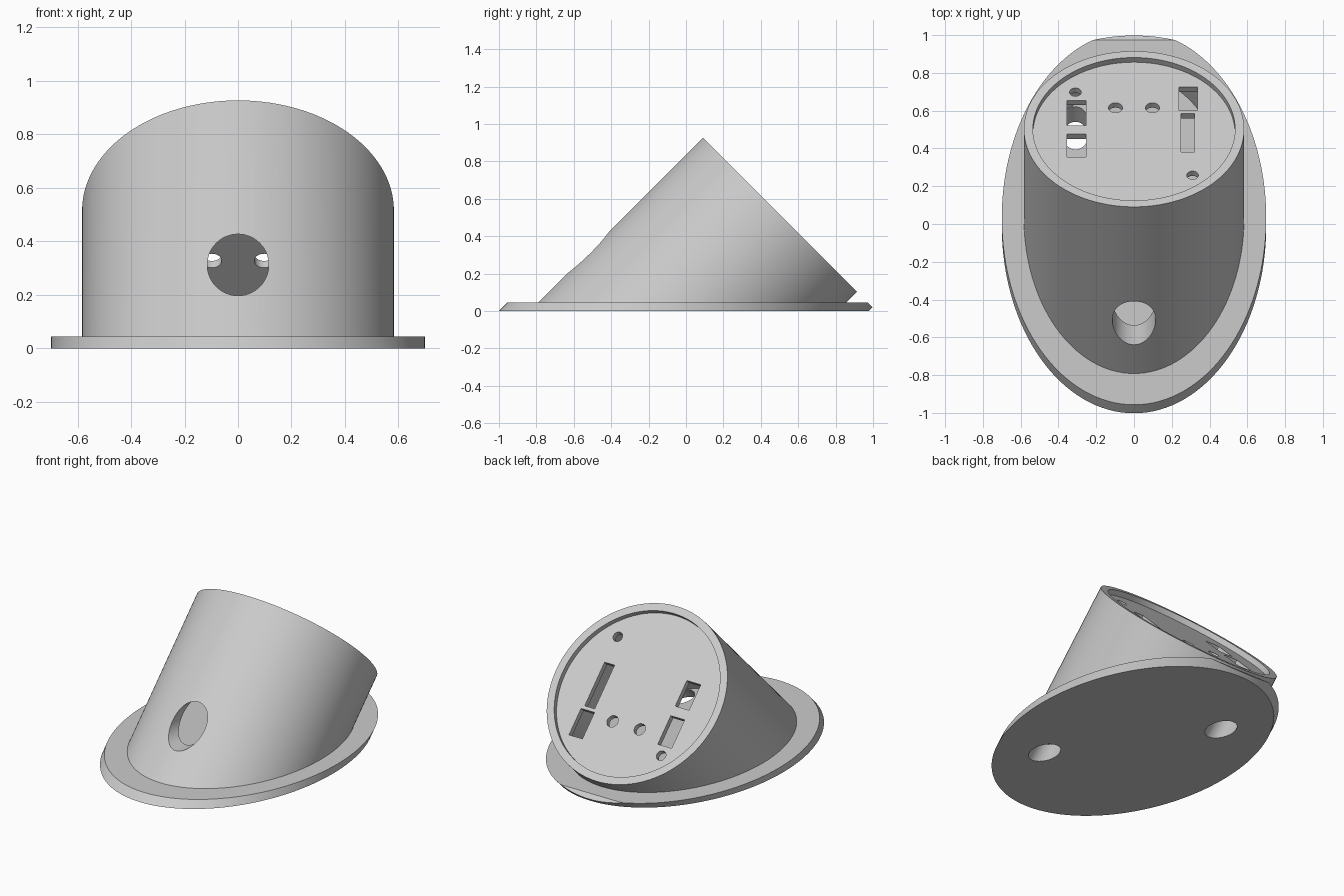
import bpy, bmesh, math
from mathutils import Matrix, Vector

cube = bpy.data.objects.get("Cube")
if cube:
    bpy.data.objects.remove(cube, do_unlink=True)

grey = bpy.data.materials.new("light_grey")
grey.use_nodes = True
grey.diffuse_color = (0.6, 0.6, 0.6, 1)
grey.node_tree.nodes["Principled BSDF"].inputs["Base Color"].default_value = (0.6, 0.6, 0.6, 1)

# Frame of the tilted face: local z points out of it, local y runs down its slope
FACE = Matrix.Translation((0, 0.503, 0.515)) @ Matrix.Rotation(math.radians(-45), 4, 'X')
# Frame of the cable hole: local z points along y
CABLE = Matrix.Translation((0, 0, 0.312)) @ Matrix.Rotation(math.radians(-90), 4, 'X')


def make(name, bm):
    mesh = bpy.data.meshes.new(name)
    bmesh.ops.recalc_face_normals(bm, faces=bm.faces[:])
    bm.to_mesh(mesh)
    bm.free()
    mesh.materials.append(grey)
    ob = bpy.data.objects.new(name, mesh)
    bpy.context.collection.objects.link(ob)
    return ob


def trim(bm, height, keep_above):
    """Slice horizontally and cap the cut."""
    sign = 1 if keep_above else -1
    geom = bm.verts[:] + bm.edges[:] + bm.faces[:]
    cut = bmesh.ops.bisect_plane(bm, geom=geom, plane_co=Vector((0, 0, height)),
                                 plane_no=Vector((0, 0, sign)), clear_inner=True)
    edges = [e for e in cut["geom_cut"] if isinstance(e, bmesh.types.BMEdge)]
    bmesh.ops.contextual_create(bm, geom=edges)


def rod(name, r, w0, w1, x=0, v=0, frame=FACE, above=None, below=None, sides=128):
    bm = bmesh.new()
    place = frame @ Matrix.Translation((x, v, (w0 + w1) / 2))
    bmesh.ops.create_cone(bm, cap_ends=True, segments=sides, radius1=r, radius2=r,
                          depth=w1 - w0, matrix=place)
    if above is not None:
        trim(bm, above, True)
    if below is not None:
        trim(bm, below, False)
    return make(name, bm)


def block(name, x0, x1, v0, v1, w0, w1):
    bm = bmesh.new()
    place = FACE @ Matrix.Translation(((x0 + x1) / 2, (v0 + v1) / 2, (w0 + w1) / 2))
    bmesh.ops.create_cube(bm, size=1, matrix=place @ Matrix.Diagonal((x1 - x0, v1 - v0, w1 - w0, 1)))
    return make(name, bm)


def combine(target, tool, operation):
    mod = target.modifiers.new(tool.name, 'BOOLEAN')
    mod.object, mod.operation, mod.solver = tool, operation, 'EXACT'
    bpy.context.view_layer.objects.active = target
    bpy.ops.object.modifier_apply(modifier=mod.name)
    bpy.data.objects.remove(tool, do_unlink=True)


# Slanted housing on its oval foot
stand = rod("slanted_stand", 0.583, -2, 0, above=0.02)
combine(stand, rod("oval_foot", 0.7, -2.2, 0, above=0, below=0.045), 'UNION')

# Hollow inside, shallow face recess and front cable hole
cutters = [
    rod("cavity", 0.51, -2, -0.071, above=0.08),
    rod("face_recess", 0.535, -0.035, 0.1),
    rod("cable_hole", 0.115, -1.2, -0.2, frame=CABLE, sides=64),
]

# Paired pin holes in the face plate
for side in (-1, 1):
    cutters.append(rod("pin_hole", 0.037, -0.15, 0.05, x=side * 0.098, v=0.194, sides=32))
    # Screw holes in the plate, with wider access holes through the floor
    v = -side * 0.311
    cutters.append(rod("screw_hole", 0.031, -0.15, 0.05, x=side * 0.31, v=v, sides=32))
    cutters.append(rod("access_hole", 0.08, v - 0.87, v - 0.53, x=side * 0.31, v=v, sides=48))

# Rectangular slots: x range, then range down the slope
for x0, x1, v0, v1 in [(-0.355, -0.255, 0.06, 0.25), (-0.355, -0.255, -0.174, -0.004),
                       (0.238, 0.335, 0.173, 0.349), (0.248, 0.32, -0.139, 0.151)]:
    cutters.append(block("slot", x0, x1, v0, v1, -0.15, 0.05))

for tool in cutters:
    combine(stand, tool, 'DIFFERENCE')

# Smooth walls with crisp edges
bpy.ops.object.select_all(action='DESELECT')
stand.select_set(True)
bpy.context.view_layer.objects.active = stand
bpy.ops.object.shade_smooth_by_angle(angle=math.radians(30))
